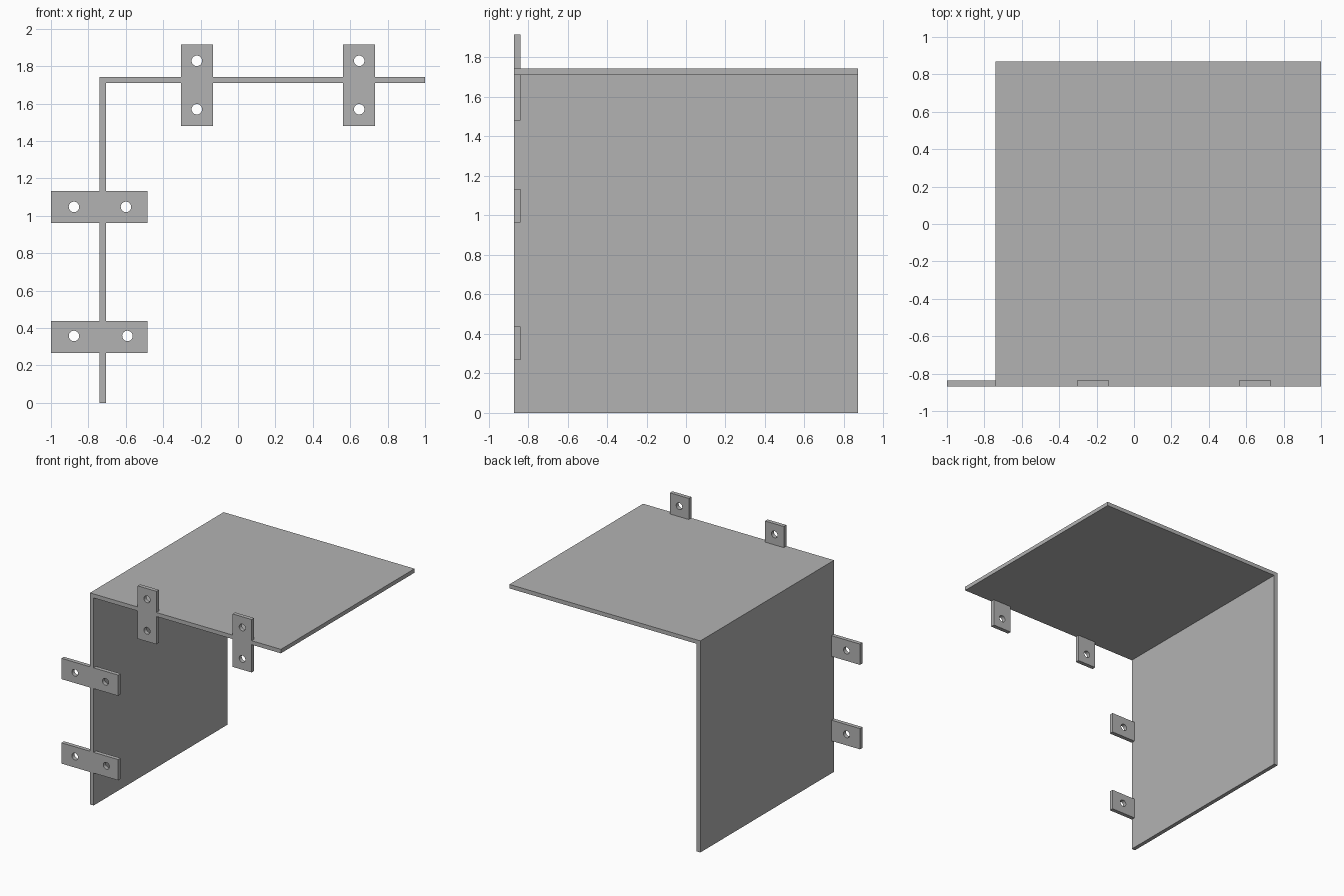
import bpy, bmesh, math
from mathutils import Matrix

if "Cube" in bpy.data.objects:
    bpy.data.objects.remove(bpy.data.objects["Cube"])

T = 0.033                     # sheet thickness
FRONT, BACK = -0.87, 0.87     # depth of the sheets
LEFT, TOP = -0.74, 1.743      # outer corner of the bent sheet

grey = bpy.data.materials.new("plain grey")
grey.diffuse_color = (0.45, 0.45, 0.45, 1)
grey.use_nodes = True
grey.node_tree.nodes["Principled BSDF"].inputs["Base Color"].default_value = grey.diffuse_color


def extrude_profile(name, points, y0, y1):
    """Solid from an outline in x and z, running from y0 to y1."""
    bm = bmesh.new()
    face = bm.faces.new([bm.verts.new((x, y0, z)) for x, z in points])
    out = bmesh.ops.extrude_face_region(bm, geom=[face])
    moved = [v for v in out["geom"] if isinstance(v, bmesh.types.BMVert)]
    bmesh.ops.translate(bm, verts=moved, vec=(0, y1 - y0, 0))
    bmesh.ops.recalc_face_normals(bm, faces=bm.faces)
    mesh = bpy.data.meshes.new(name)
    bm.to_mesh(mesh)
    bm.free()
    mesh.materials.append(grey)
    obj = bpy.data.objects.new(name, mesh)
    bpy.context.collection.objects.link(obj)
    return obj


def hole_cutter(x, z, radius=0.028):
    """Cylinder along y that drills a screw hole."""
    pts = [(x + radius * math.cos(a), z + radius * math.sin(a))
           for a in (math.tau * i / 32 for i in range(32))]
    return extrude_profile("hole_cutter", pts, FRONT - 0.05, FRONT + T + 0.05)


def combine(target, other, operation):
    """Apply a boolean and discard the second object."""
    mod = target.modifiers.new(operation.lower(), "BOOLEAN")
    mod.operation, mod.object, mod.solver = operation, other, "EXACT"
    bpy.context.view_layer.objects.active = target
    bpy.ops.object.modifier_apply(modifier=mod.name)
    bpy.data.objects.remove(other)


# Bent sheet: vertical wall and horizontal top
panel = extrude_profile("bent_panel", [
    (LEFT, 0), (LEFT + T, 0), (LEFT + T, TOP - T),
    (1, TOP - T), (1, TOP), (LEFT, TOP)], FRONT, BACK)

# Mounting tabs: x range, z range, hole centres
tabs = [
    ((-1, -0.483), (0.963, 1.134), [(-0.877, 1.048), (-0.599, 1.048)]),
    ((-1, -0.483), (0.267, 0.438), [(-0.877, 0.358), (-0.591, 0.358)]),
    ((-0.305, -0.134), (1.481, 1.917), [(-0.22, 1.829), (-0.22, 1.57)]),
    ((0.561, 0.733), (1.481, 1.917), [(0.648, 1.829), (0.648, 1.57)]),
]
for (x0, x1), (z0, z1), holes in tabs:
    tab = extrude_profile("mounting_tab", [(x0, z0), (x1, z0), (x1, z1), (x0, z1)],
                          FRONT, FRONT + T)
    for x, z in holes:
        combine(tab, hole_cutter(x, z), "DIFFERENCE")
    combine(panel, tab, "UNION")

# Smooth hole walls, crisp sheet edges
bpy.ops.object.select_all(action="DESELECT")
panel.select_set(True)
bpy.context.view_layer.objects.active = panel
bpy.ops.object.shade_smooth_by_angle(angle=math.radians(30))
